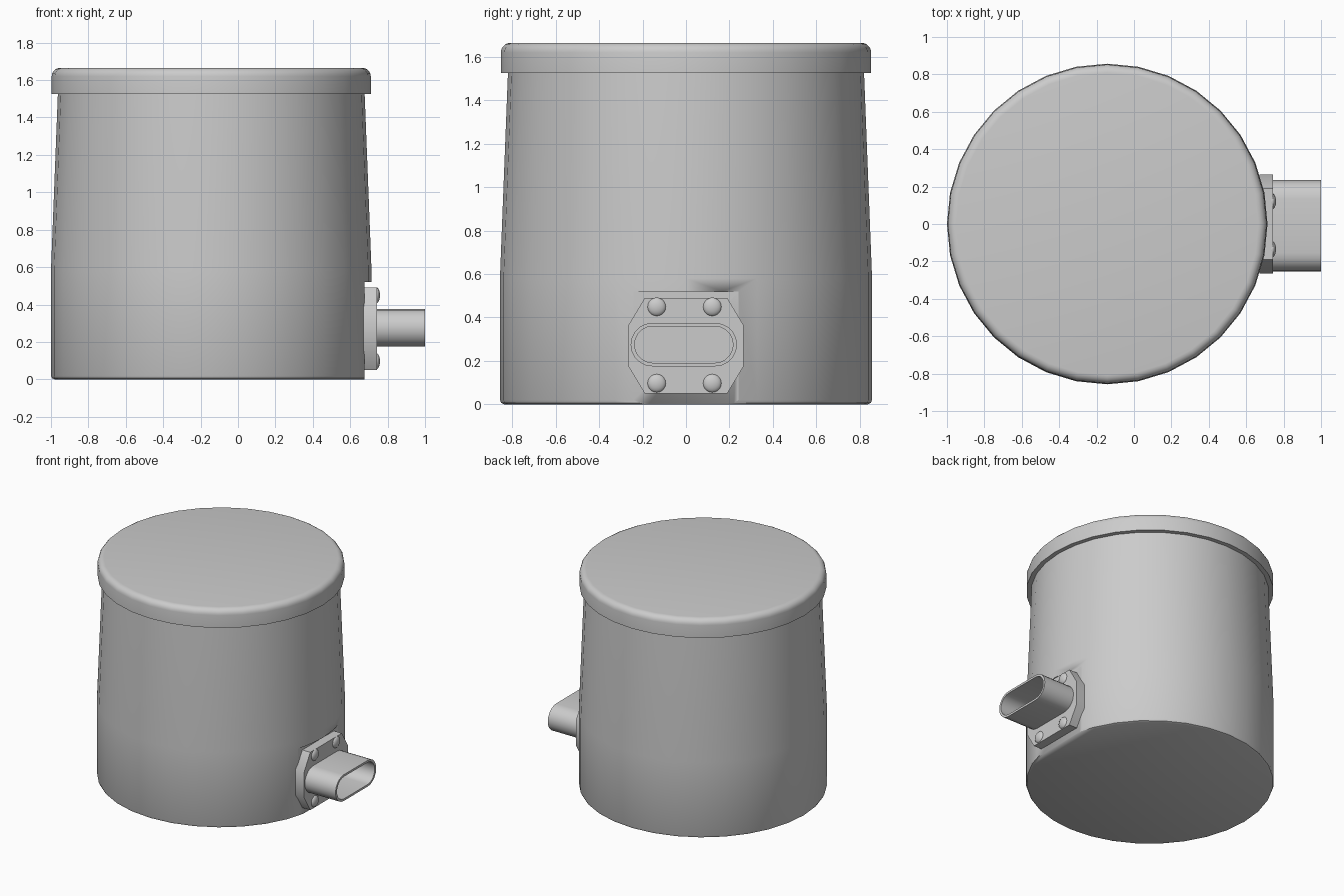
import bpy
import bmesh
from math import cos, sin, pi, radians
from mathutils import Vector

cube = bpy.data.objects.get("Cube")
if cube:
    bpy.data.objects.remove(cube)

CENTRE_X = -0.143
PORT_Y = -0.01
PORT_Z = 0.275

grey = bpy.data.materials.new("plain grey")
grey.use_nodes = True
colour = (0.6, 0.6, 0.6, 1)
grey.diffuse_color = colour
grey.node_tree.nodes["Principled BSDF"].inputs["Base Color"].default_value = colour


def finish(name, bm, angle=35):
    bmesh.ops.recalc_face_normals(bm, faces=bm.faces)
    mesh = bpy.data.meshes.new(name)
    bm.to_mesh(mesh)
    bm.free()
    mesh.materials.append(grey)
    obj = bpy.data.objects.new(name, mesh)
    bpy.context.collection.objects.link(obj)
    bpy.ops.object.select_all(action="DESELECT")
    obj.select_set(True)
    bpy.context.view_layer.objects.active = obj
    bpy.ops.object.shade_smooth_by_angle(angle=radians(angle))
    return obj


def skin(bm, rings):
    """Bridge rings of points and cap both ends."""
    loops = [[bm.verts.new(p) for p in ring] for ring in rings]
    n = len(loops[0])
    for a, b in zip(loops, loops[1:]):
        for i in range(n):
            j = (i + 1) % n
            bm.faces.new((a[i], a[j], b[j], b[i]))
    bm.faces.new(loops[0])
    bm.faces.new(loops[-1])


def lathe(profile, sides=32):
    bm = bmesh.new()
    turns = [2 * pi * i / sides for i in range(sides)]
    skin(bm, [[(CENTRE_X + r * cos(t), r * sin(t), z) for t in turns]
              for r, z in profile])
    return bm


def stadium(x, half_y, half_z, steps=10):
    """Outline with rounded ends, facing +x."""
    points = []
    for side in (1, -1):
        for i in range(steps + 1):
            t = -pi / 2 + pi * i / steps
            points.append((x, PORT_Y + side * (half_y - half_z + half_z * cos(t)),
                           PORT_Z + side * half_z * sin(t)))
    return points


# Tapered body with a flat pad cut for the connector
body = finish("body", lathe([(0.837, 0), (0.851, 0.006), (0.857, 0.02), (0.857, 0.58),
                             (0.82, 1.53)]))
bm = bmesh.new()
bmesh.ops.create_cube(bm, size=1)
for v in bm.verts:
    v.co = Vector((0.875 + v.co.x * 0.4, v.co.y, 0.02 + v.co.z))
cutter = finish("pad_cutter", bm)
cutter.hide_render = True
cut = body.modifiers.new("flat pad", "BOOLEAN")
cut.operation = "DIFFERENCE"
cut.solver = "EXACT"
cut.object = cutter
bpy.context.view_layer.objects.active = body
bpy.ops.object.modifier_apply(modifier=cut.name)
bpy.data.objects.remove(cutter)
bpy.ops.object.shade_smooth_by_angle(angle=radians(35))

# Lid with a rounded upper rim
rim = 0.045
rounded = [(0.853 - rim + rim * cos(t), 1.665 - rim + rim * sin(t))
           for t in [pi / 2 * i / 5 for i in range(6)]]
finish("lid", lathe([(0.853, 1.525)] + rounded))

# Eight-sided mounting plate
bm = bmesh.new()
quarter = [(0.265, 0.095), (0.19, 0.22)]
outline = quarter + [(-y, z) for y, z in reversed(quarter)]
outline += [(-y, -z) for y, z in outline]
skin(bm, [[(x, y, 0.27 + z) for y, z in outline] for x in (0.67, 0.742)])
finish("mounting_plate", bm)

# Hollow connector tube
bm = bmesh.new()
skin(bm, [stadium(0.735, 0.245, 0.1), stadium(1.0, 0.245, 0.1),
          stadium(1.0, 0.227, 0.084), stadium(0.745, 0.227, 0.084)])
finish("connector_tube", bm)

# Domed bolts at the plate corners
for side, y in (("left", 0.121), ("right", -0.135)):
    for level, z in (("upper", 0.449), ("lower", 0.097)):
        bm = bmesh.new()
        bmesh.ops.create_uvsphere(bm, u_segments=20, v_segments=12, radius=0.043)
        for v in bm.verts:
            v.co = Vector((0.738 + v.co.z * 0.5, y + v.co.x, z + v.co.y))
        finish(f"{level}_{side}_bolt", bm)
